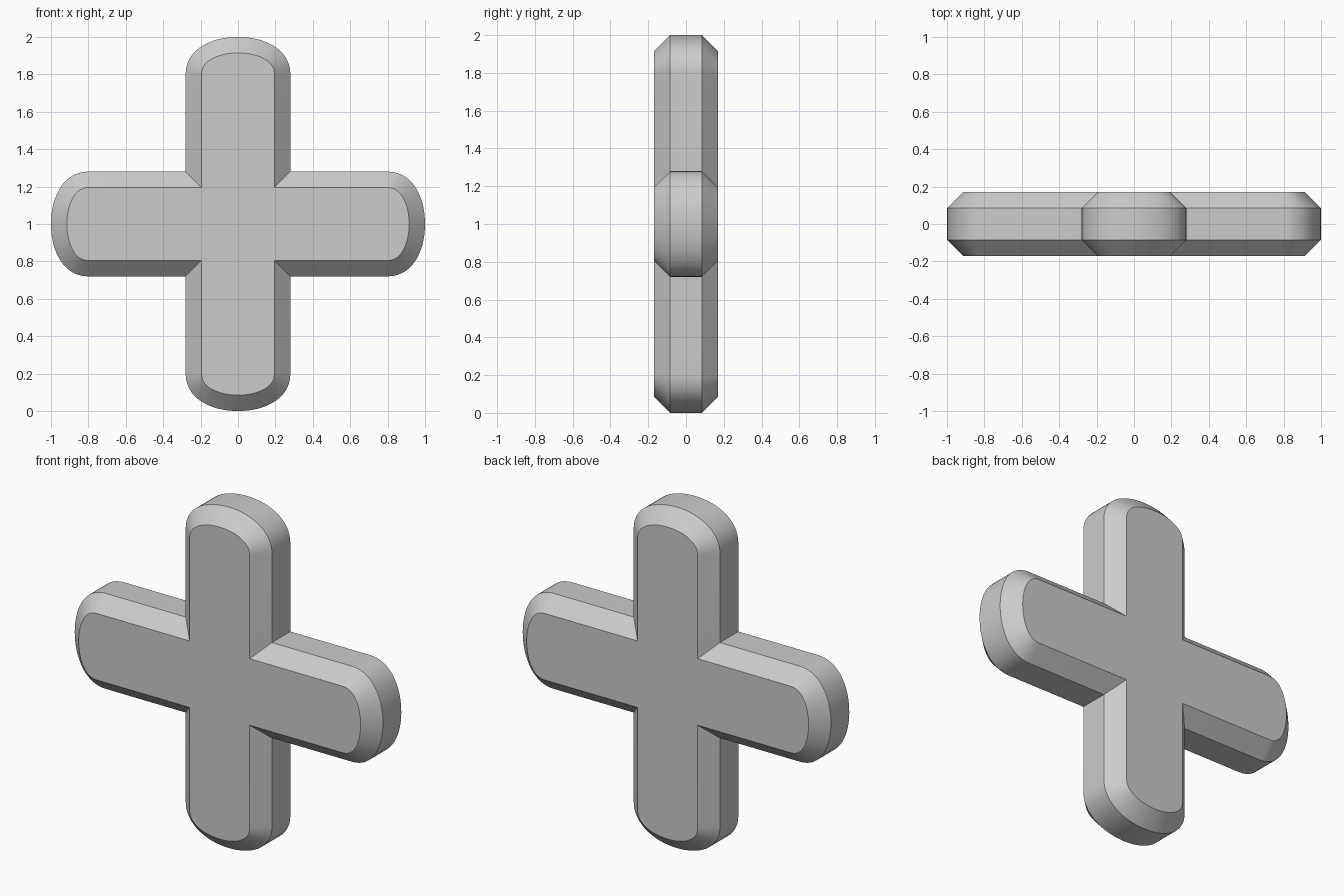
import bpy, bmesh, math
from mathutils import Vector, Matrix
from mathutils.geometry import interpolate_bezier

cube = bpy.data.objects.get("Cube")
if cube:
    bpy.data.objects.remove(cube, do_unlink=True)

HALF_WIDTH, BEND, BEVEL = 0.28, 0.8, 0.085
DEPTH, SIDE = 0.17, 0.085
STEPS = 16

# Light grey material
grey = bpy.data.materials.new("light grey")
grey.use_nodes = True
colour = (0.6, 0.6, 0.6, 1)
grey.diffuse_color = colour
grey.node_tree.nodes["Principled BSDF"].inputs["Base Color"].default_value = colour


def arm_outline():
    """Rounded end of the upper arm, right to left, ending at the inner corner."""
    half = interpolate_bezier(Vector((HALF_WIDTH, BEND)), Vector((HALF_WIDTH, 0.93)),
                              Vector((0.15, 1)), Vector((0, 1)), STEPS)
    half = [p.to_2d() for p in half]
    mirrored = [Vector((-p.x, p.y)) for p in reversed(half[:-1])]
    return half + mirrored + [Vector((-HALF_WIDTH, HALF_WIDTH))]


# Whole cross outline: the arm turned four times
outline = [Matrix.Rotation(math.radians(90 * k), 2) @ p
           for k in range(4) for p in arm_outline()]


def inset(points, amount):
    """Offset a closed anticlockwise outline inward with mitred corners."""
    result = []
    for i, p in enumerate(points):
        a = (p - points[i - 1]).normalized()
        b = (points[(i + 1) % len(points)] - p).normalized()
        na, nb = Vector((-a.y, a.x)), Vector((-b.y, b.x))
        result.append(p + (na + nb) * amount / (1 + na.dot(nb)))
    return result


# Cross body: two flat faces, chamfered rims and straight sides
inner = inset(outline, BEVEL)
bm = bmesh.new()
rings = [[bm.verts.new((p.x, y, p.y + 1)) for p in ring]
         for ring, y in ((inner, -DEPTH), (outline, -SIDE),
                         (outline, SIDE), (inner, DEPTH))]
for r, s in zip(rings, rings[1:]):
    for i in range(len(r)):
        j = (i + 1) % len(r)
        bm.faces.new((r[i], s[i], s[j], r[j]))
bm.faces.new(rings[0])
bm.faces.new(rings[-1])
bmesh.ops.recalc_face_normals(bm, faces=bm.faces)

mesh = bpy.data.meshes.new("cross_body")
bm.to_mesh(mesh)
bm.free()
mesh.materials.append(grey)
body = bpy.data.objects.new("cross_body", mesh)
bpy.context.collection.objects.link(body)

# Smooth rounded ends, crisp chamfer edges
bpy.context.view_layer.objects.active = body
body.select_set(True)
bpy.ops.object.shade_smooth_by_angle(angle=math.radians(30))
